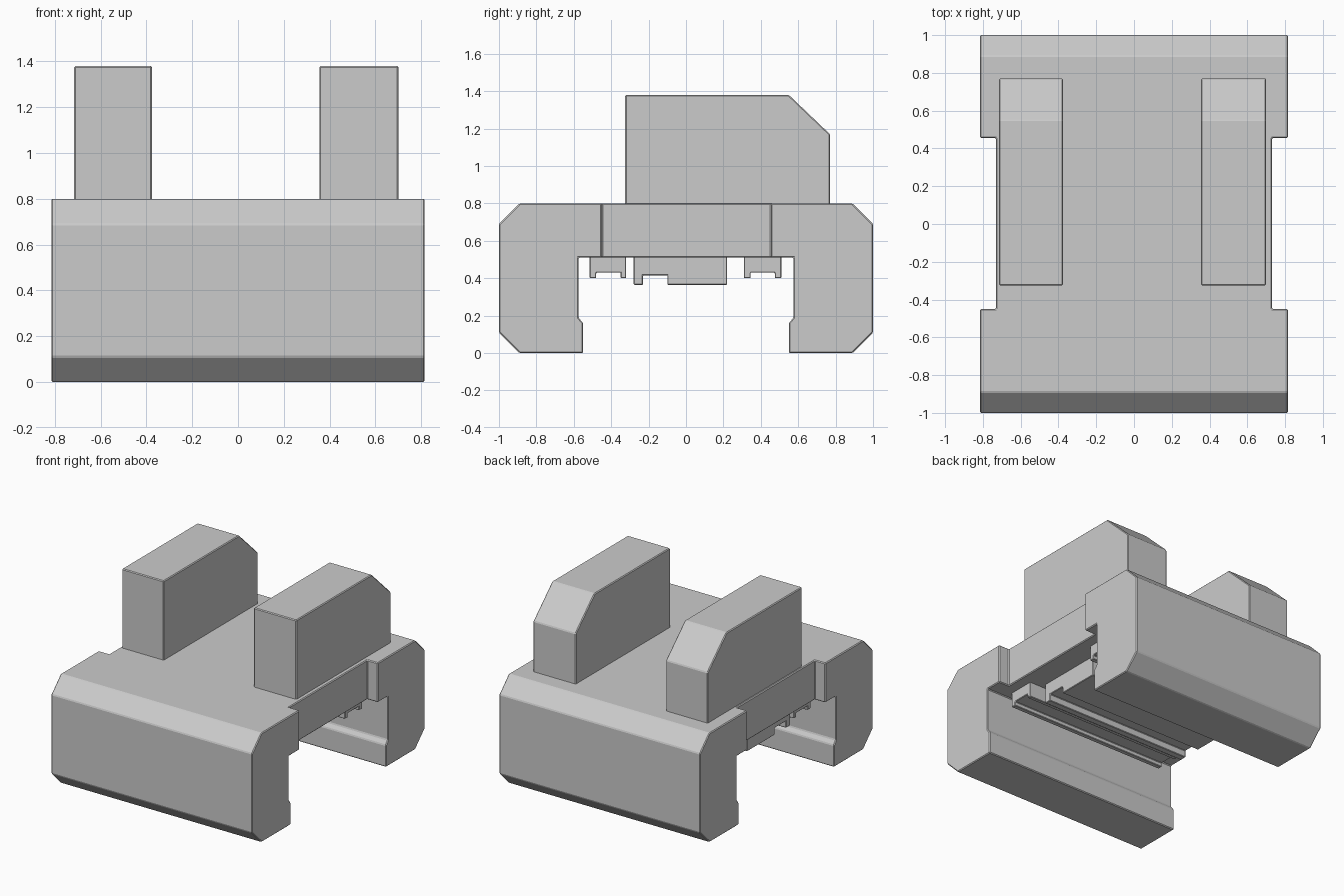
import bpy
import bmesh

if "Cube" in bpy.data.objects:
    bpy.data.objects.remove(bpy.data.objects["Cube"], do_unlink=True)

grey = bpy.data.materials.new("light_grey")
grey.use_nodes = True
grey.diffuse_color = (0.6, 0.6, 0.6, 1)
grey.node_tree.nodes["Principled BSDF"].inputs["Base Color"].default_value = (0.6, 0.6, 0.6, 1)


def extrude_x(name, profile, x0, x1):
    """Extrude a closed (y, z) profile from x0 to x1."""
    bm = bmesh.new()
    face = bm.faces.new([bm.verts.new((x0, y, z)) for y, z in profile])
    out = bmesh.ops.extrude_face_region(bm, geom=[face])
    moved = [v for v in out["geom"] if isinstance(v, bmesh.types.BMVert)]
    bmesh.ops.translate(bm, verts=moved, vec=(x1 - x0, 0, 0))
    bmesh.ops.recalc_face_normals(bm, faces=bm.faces)
    mesh = bpy.data.meshes.new(name)
    bm.to_mesh(mesh)
    bm.free()
    mesh.materials.append(grey)
    obj = bpy.data.objects.new(name, mesh)
    bpy.context.collection.objects.link(obj)
    return obj


def soften(obj, width=0.006):
    """Small broken edge on every corner."""
    bevel = obj.modifiers.new("edge_bevel", "BEVEL")
    bevel.width = width
    bevel.segments = 1
    bevel.limit_method = "ANGLE"


# Clamp body: two chamfered legs with inner lips, joined by a bridge
front_half = [(-0.575, 0.51), (-0.575, 0.19), (-0.55, 0.16), (-0.55, 0),
              (-0.89, 0), (-1, 0.11), (-1, 0.69), (-0.89, 0.8)]
back_half = [(-y, z) for y, z in reversed(front_half)]
body = extrude_x("clamp_body", front_half + back_half, -0.815, 0.815)

# Side recesses of the bridge
for side in (-1, 1):
    recess = [(-0.45, 0.3), (0.455, 0.3), (0.455, 1), (-0.45, 1)]
    cutter = extrude_x("recess_cutter", recess, side * 0.73, side * 0.95)
    cutter.hide_render = True
    cutter.hide_viewport = True
    cut = body.modifiers.new("side_recess", "BOOLEAN")
    cut.operation = "DIFFERENCE"
    cut.object = cutter
soften(body)

# Two upright blocks, sloped at the back
block = [(-0.325, 0.79), (-0.325, 1.38), (0.55, 1.38), (0.77, 1.17), (0.77, 0.79)]
for name, x0, x1 in (("right_block", -0.715, -0.375), ("left_block", 0.355, 0.7)):
    soften(extrude_x(name, block, x0, x1))


def grooved_rail(name, y0, y1, g0, g1, bottom, groove, x0, x1):
    """Rail under the bridge with a groove along its underside."""
    profile = [(y0, 0.515), (y0, bottom), (g0, bottom), (g0, groove),
               (g1, groove), (g1, bottom), (y1, bottom), (y1, 0.515)]
    soften(extrude_x(name, profile, x0, x1), 0.004)


# Rails under the bridge
grooved_rail("front_rail", -0.515, -0.32, -0.48, -0.35, 0.4, 0.43, -0.65, 0.65)
grooved_rail("middle_rail", -0.28, 0.22, -0.23, -0.1, 0.365, 0.415, -0.65, 0.55)
grooved_rail("back_rail", 0.31, 0.51, 0.345, 0.475, 0.4, 0.43, -0.65, 0.65)
